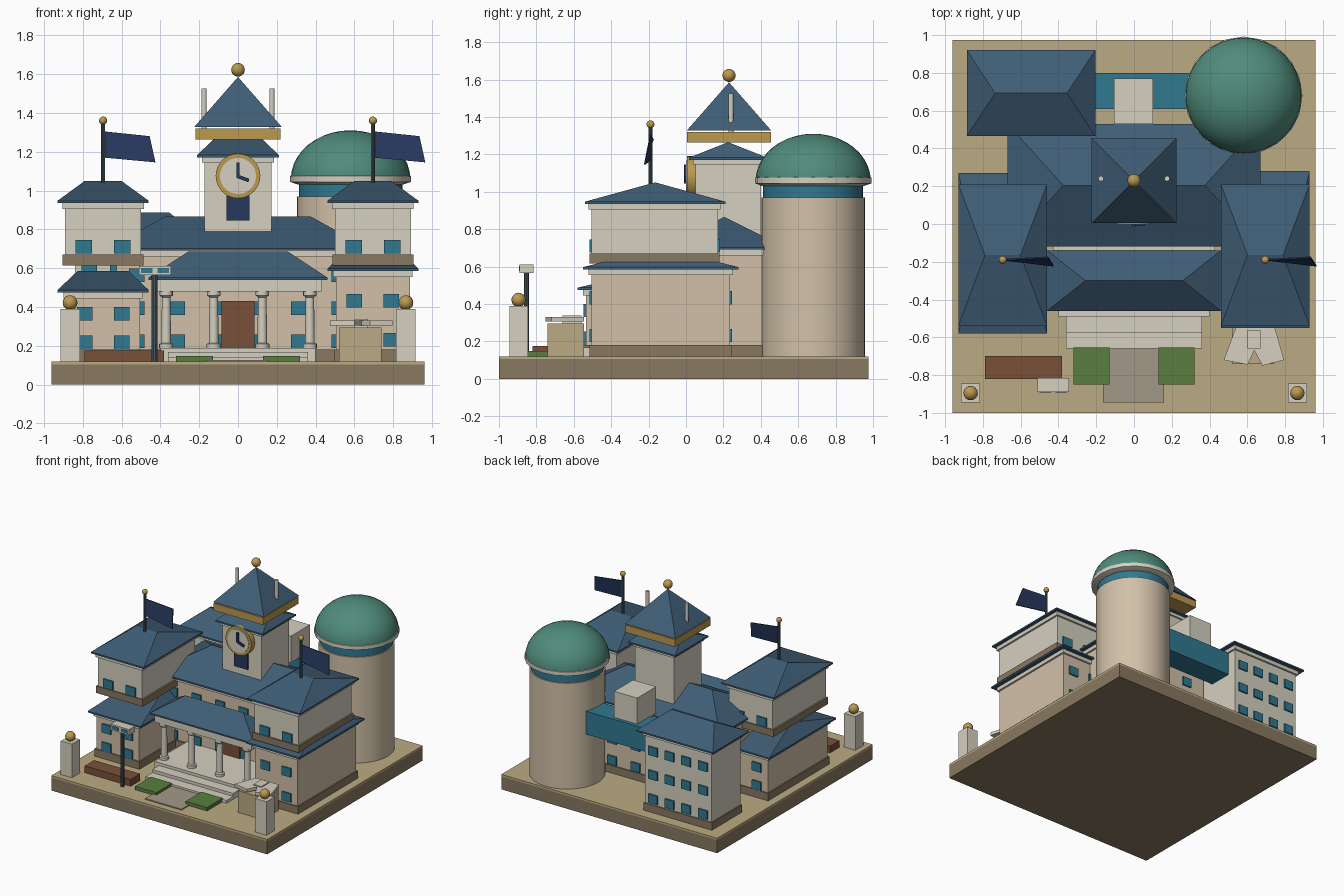
import bpy, bmesh, math
from mathutils import Vector

if "Cube" in bpy.data.objects:
    bpy.data.objects.remove(bpy.data.objects["Cube"])

COL = dict(roof=(.05, .11, .18), cream=(.66, .63, .53), tan=(.64, .53, .39), brown=(.25, .19, .12),
           sand=(.50, .41, .23), teal=(.03, .19, .28), gold=(.50, .32, .08), dome=(.08, .26, .20),
           wood=(.19, .08, .04), grass=(.10, .21, .05), navy=(.02, .04, .11), steel=(.07, .11, .13),
           path=(.36, .32, .25))
MATS = {}
for n, c in COL.items():
    MATS[n] = bpy.data.materials.new(n)
    MATS[n].diffuse_color = (*c, 1)


def mesh(name, verts, faces, col):
    me = bpy.data.meshes.new(name)
    me.from_pydata(verts, [], faces)
    bm = bmesh.new()
    bm.from_mesh(me)
    bmesh.ops.recalc_face_normals(bm, faces=bm.faces)
    bm.to_mesh(me)
    bm.free()
    ob = bpy.data.objects.new(name, me)
    bpy.context.collection.objects.link(ob)
    me.materials.append(MATS[col])
    return ob


def prism(name, bottom, top, col):
    n = len(bottom)
    faces = [tuple(range(n)), tuple(range(n, 2 * n))]
    faces += [(i, (i + 1) % n, n + (i + 1) % n, n + i) for i in range(n)]
    return mesh(name, bottom + top, faces, col)


def box(name, x0, x1, y0, y1, z0, z1, col):
    r = [(x0, y0), (x1, y0), (x1, y1), (x0, y1)]
    return prism(name, [(*p, z0) for p in r], [(*p, z1) for p in r], col)


def hip(name, x0, x1, y0, y1, z0, z1, ratio=.56):
    # hipped roof, ridge along x
    cx, cy, h = (x0 + x1) / 2, (y0 + y1) / 2, (x1 - x0) / 2 * ratio
    e = .012
    v = [(x0, y0, z0), (x1, y0, z0), (x1, y1, z0), (x0, y1, z0),
         (x0, y0, z0 + e), (x1, y0, z0 + e), (x1, y1, z0 + e), (x0, y1, z0 + e),
         (cx - h, cy, z1), (cx + h, cy, z1)]
    f = [(0, 1, 2, 3), (0, 1, 5, 4), (1, 2, 6, 5), (2, 3, 7, 6), (3, 0, 4, 7),
         (4, 5, 9, 8), (5, 6, 9), (6, 7, 8, 9), (7, 4, 8)]
    return mesh(name, v, f, "roof")


def lathe(name, prof, x, y, col, n=32):
    # solid of revolution from (radius, z) points
    v = [(x + r * math.cos(2 * math.pi * i / n), y + r * math.sin(2 * math.pi * i / n), z)
         for r, z in prof for i in range(n)]
    f = [(k * n + i, k * n + (i + 1) % n, (k + 1) * n + (i + 1) % n, (k + 1) * n + i)
         for k in range(len(prof) - 1) for i in range(n)]
    f += [tuple(range(n)), tuple(range(len(v) - n, len(v)))]
    ob = mesh(name, v, f, col)
    for o in bpy.context.selected_objects:
        o.select_set(False)
    ob.select_set(True)
    bpy.context.view_layer.objects.active = ob
    bpy.ops.object.shade_smooth_by_angle(angle=math.radians(35))
    return ob


def ball(name, x, y, z, r, col="gold"):
    pts = [(max(r * math.sin(math.pi * i / 10), .0005), z - r * math.cos(math.pi * i / 10)) for i in range(11)]
    return lathe(name, pts, x, y, col, 16)


def windows(name, xs, zs, y, w=.08, h=.07):
    for x in xs:
        for z in zs:
            box(name, x - w / 2, x + w / 2, y - .012, y + .012, z - h / 2, z + h / 2, "teal")


def hall(name, x0, x1, y0, y1, top, peak, col, cols, rows, over=.045):
    # plinth, walls, cornice, hipped roof, windows on front and back
    box(name + "_plinth", x0 - .01, x1 + .01, y0 - .01, y1 + .01, .11, .18, "brown")
    box(name + "_walls", x0, x1, y0, y1, .12, top, col)
    box(name + "_cornice", x0 - .015, x1 + .015, y0 - .015, y1 + .015, top - .03, top, "cream")
    hip(name + "_roof", x0 - over, x1 + over, y0 - over, y1 + over, top, peak)
    step = (top - .18) / rows
    zs = [.18 + (i + .25) * step for i in range(rows)]
    cw = (x1 - x0) / cols
    xs = [x0 + (i + .5) * cw for i in range(cols)]
    for y in (y0, y1):
        windows(name + "_window", xs, zs, y)


# ground slab
box("base", -.96, .96, -1, .975, 0, .105, "brown")
box("base_top", -.96, .96, -1, .975, .105, .12, "sand")

# main building and rear block
hall("main_hall", -.625, .625, -.075, .485, .69, .866, "tan", 6, 3)
hall("rear_block", -.84, -.25, .51, .875, .755, .887, "cream", 4, 3)

# side wings
hall("left_wing", -.885, -.505, -.535, .225, .475, .585, "tan", 2, 2)
hall("right_wing", .505, .885, -.505, .235, .585, .70, "tan", 2, 2)
for s, side in ((-1, "left"), (1, "right")):
    cx = s * .695
    box(side + "_upper_band", cx - .208, cx + .208, -.515, .18, .615, .67, "brown")
    box(side + "_upper_walls", cx - .195, cx + .195, -.505, .17, .66, .935, "cream")
    box(side + "_upper_cornice", cx - .21, cx + .21, -.52, .185, .905, .935, "cream")
    hip(side + "_upper_roof", cx - .235, cx + .235, -.54, .21, .935, 1.05, .4)
    for y in (-.505, .17):
        windows(side + "_upper_window", [cx - .1, cx + .1], [.71], y, .085)
    # flag
    lathe(side + "_flagpole", [(.011, 1.03), (.011, 1.36)], cx, -.19, "steel", 10)
    ball(side + "_pole_ball", cx, -.19, 1.36, .021)
    a = [(cx, -.193, 1.305), (cx + .24, -.18, 1.28), (cx + .27, -.225, 1.145), (cx, -.193, 1.17)]
    prism(side + "_flag", a, [(p[0], p[1] + .008, p[2]) for p in a], "navy")
    # gate post
    px = s * .865
    box(side + "_gate_post", px - .05, px + .05, -.945, -.845, .12, .39, "cream")
    ball(side + "_gate_ball", px, -.895, .422, .038)
    # hedge
    hx = s * .225
    box(side + "_hedge", hx - .095, hx + .095, -.85, -.65, .12, .148, "grass")

# portico
box("portico_floor", -.40, .40, -.49, -.07, .12, .19, "cream")
for i, (y, z) in enumerate([(-.66, .143), (-.575, .167), (-.49, .19)]):
    box("step", -.36, .36, y, -.40, .12, z, "cream")
for x in (-.37, -.125, .125, .37):
    lathe("column", [(.036, .185), (.036, .21), (.025, .215), (.022, .45), (.034, .46), (.034, .485)],
          x, -.41, "cream", 16)
box("entablature", -.43, .43, -.445, -.075, .48, .54, "cream")
hip("portico_roof", -.46, .46, -.46, -.14, .54, .685)
box("door", -.085, .085, -.10, -.07, .18, .43, "wood")

# clock tower
T = .225
box("tower_shaft", -.172, .172, T - .175, T + .175, .70, 1.17, "cream")
box("tower_cornice", -.185, .185, T - .188, T + .188, 1.145, 1.17, "cream")
hip("tower_lower_roof", -.21, .21, T - .21, T + .21, 1.17, 1.265, .6)
box("tower_gold_band", -.22, .22, T - .22, T + .23, 1.262, 1.32, "gold")
c = [(-.225, T - .22), (.225, T - .22), (.225, T + .23), (-.225, T + .23)]
mesh("spire", [(*p, 1.328) for p in c] + [(0, T + .005, 1.585)],
     [(0, 1, 2, 3), (0, 1, 4), (1, 2, 4), (2, 3, 4), (3, 0, 4)], "roof")
ball("spire_ball", 0, T + .005, 1.622, .035)
for x in (-.175, .175):
    lathe("spire_rod", [(.014, 1.32), (.014, 1.525)], x, T + .015, "cream", 12)
box("tower_panel", -.06, .06, T - .187, T - .17, .845, .975, "navy")
for name, r, d, col in (("clock_rim", .115, .045, "gold"), ("clock_face", .093, .049, "cream")):
    ob = lathe(name, [(r, 0), (r, d)], 0, 0, col, 32)
    ob.rotation_euler = (math.pi / 2, 0, 0)
    ob.location = (0, T - .175, 1.075)
box("minute_hand", -.009, .009, -.012, .003, 1.07, 1.145, "navy")
hand = box("hour_hand", -.005, .06, -.006, .006, -.009, .009, "navy")
hand.location = (0, -.005, 1.072)
hand.rotation_euler = (0, math.radians(20), 0)

# domed round tower
DX, DY = .58, .68
lathe("round_tower", [(.277, .12), (.277, .97)], DX, DY, "tan", 40)
lathe("round_tower_band", [(.267, .96), (.267, 1.05)], DX, DY, "teal", 40)
lathe("dome_ring", [(.27, 1.03), (.312, 1.045), (.312, 1.075), (.29, 1.085)], DX, DY, "cream", 20)
lathe("dome", [(max(.308 * math.cos(math.pi * i / 20), .001), 1.058 + .252 * math.sin(math.pi * i / 20))
               for i in range(11)], DX, DY, "dome", 32)

# bridge between rear block and round tower
box("bridge", -.26, .34, .61, .80, .545, .73, "teal")
box("bridge_room", -.105, .10, .53, .77, .725, .94, "cream")

# forecourt
box("path", -.165, .16, -.945, -.655, .12, .128, "path")
box("bench", -.79, -.38, -.82, -.70, .12, .175, "wood")
lathe("sign_post", [(.015, .12), (.015, .57)], -.43, -.853, "steel", 10)
box("sign_head", -.51, -.345, -.89, -.815, .565, .612, "cream")
for x in (-.47, -.385):
    box("sign_panel", x - .03, x + .03, -.893, -.885, .575, .602, "teal")
box("pedestal", .52, .74, -.74, -.545, .12, .295, "sand")
book = [(.54, -.545), (.745, -.545), (.795, -.72), (.68, -.75), (.637, -.67), (.60, -.745), (.475, -.72)]
prism("pedestal_top", [(*p, .305) for p in book], [(*p, .33) for p in book], "cream")
box("pedestal_neck", .60, .67, -.66, -.56, .29, .338, "cream")

for m in bpy.data.materials:
    if m.users and not m.is_grease_pencil:
        m.use_nodes = True
        m.node_tree.nodes["Principled BSDF"].inputs["Base Color"].default_value = m.diffuse_color
